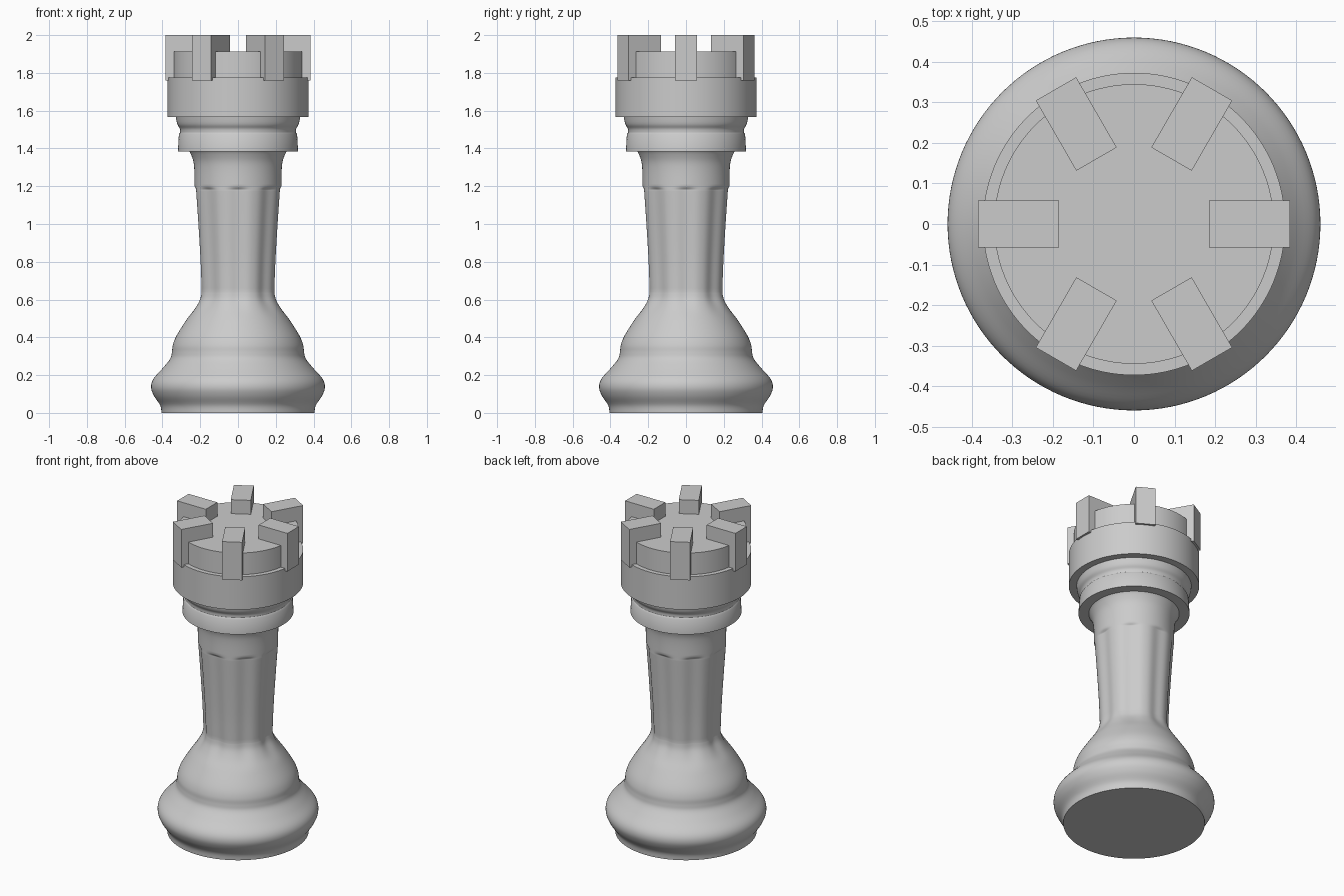
import bpy, bmesh, math
from mathutils import Matrix

cube = bpy.data.objects.get("Cube")
if cube:
    bpy.data.objects.remove(cube, do_unlink=True)

grey = bpy.data.materials.new("stone grey")
grey.use_nodes = True
grey.diffuse_color = (0.6, 0.6, 0.6, 1)
grey.node_tree.nodes["Principled BSDF"].inputs["Base Color"].default_value = (0.6, 0.6, 0.6, 1)

SIDES = 128
FLUTES = 8


def finish(bm, name, smooth=True):
    bmesh.ops.recalc_face_normals(bm, faces=bm.faces)
    mesh = bpy.data.meshes.new(name)
    bm.to_mesh(mesh)
    bm.free()
    mesh.materials.append(grey)
    obj = bpy.data.objects.new(name, mesh)
    bpy.context.collection.objects.link(obj)
    if smooth:
        bpy.ops.object.select_all(action='DESELECT')
        obj.select_set(True)
        bpy.context.view_layer.objects.active = obj
        bpy.ops.object.shade_smooth_by_angle(angle=math.radians(35))
    return obj


def spline(points, steps=5):
    """Catmull-Rom curve through (radius, height) points."""
    p = [points[0]] + points + [points[-1]]
    out = []
    for a, b, c, d in zip(p, p[1:], p[2:], p[3:]):
        for i in range(steps):
            t = i / steps
            out.append(tuple(0.5 * (2 * b[k] + (c[k] - a[k]) * t
                       + (2 * a[k] - 5 * b[k] + 4 * c[k] - d[k]) * t * t
                       + (3 * b[k] - a[k] - 3 * c[k] + d[k]) * t ** 3) for k in (0, 1)))
    return out + [points[-1]]


def lathe(name, profile, dent=lambda angle, z: 0):
    """Turn a profile about z, closing both ends."""
    bm = bmesh.new()
    rings = []
    for r, z in profile:
        ring = []
        for i in range(SIDES):
            a = math.tau * i / SIDES
            rr = r - dent(a, z)
            ring.append(bm.verts.new((rr * math.cos(a), rr * math.sin(a), z)))
        rings.append(ring)
    for low, high in zip(rings, rings[1:]):
        for i in range(SIDES):
            j = (i + 1) % SIDES
            bm.faces.new((low[i], low[j], high[j], high[i]))
    bm.faces.new(rings[0][::-1])
    bm.faces.new(rings[-1])
    return finish(bm, name)


def ramp(x, a, b):
    t = min(1, max(0, (x - a) / (b - a)))
    return t * t * (3 - 2 * t)


def flute(angle, z):
    """Shallow vertical grooves that end abruptly under the neck."""
    height = ramp(z, 0.48, 0.62) * (1 - ramp(z, 1.18, 1.2))
    across = 0.5 + 0.5 * math.cos(FLUTES * angle)
    return 0.012 * height * across ** 1.5


# Turned base with its bulge and shoulder
base = spline([(.405, 0), (.412, .04), (.445, .09), (.46, .135), (.448, .18), (.40, .235),
               (.36, .285), (.35, .32), (.345, .36), (.325, .41), (.275, .49),
               (.235, .55), (.209, .60), (.2, .64)])
# Fluted shaft flaring out at the neck
shaft = spline([(.2, .64), (.206, .8), (.218, 1.0), (.229, 1.16), (.23, 1.18),
                (.23, 1.2), (.231, 1.28), (.236, 1.33), (.25, 1.37), (.262, 1.39)])
lathe("base_and_shaft", base + shaft[1:], flute)

# Stepped rings of the head
cove = spline([(.306, 1.485), (.308, 1.505), (.322, 1.53), (.33, 1.575)], 4)
lathe("lower_ring", [(.318, 1.385), (.313, 1.475)] + cove)
lathe("collar", [(.373, 1.567), (.373, 1.775)])
lathe("top_platform", [(.345, 1.77), (.345, 1.912)])

# Six radial battlement blocks
for i in range(6):
    bm = bmesh.new()
    bmesh.ops.create_cube(bm, size=1, matrix=Matrix.Rotation(i * math.tau / 6, 4, 'Z')
                          @ Matrix.Translation((.285, 0, 1.88))
                          @ Matrix.Diagonal((.2, .115, .24, 1)))
    finish(bm, f"battlement_{i + 1}", smooth=False)
